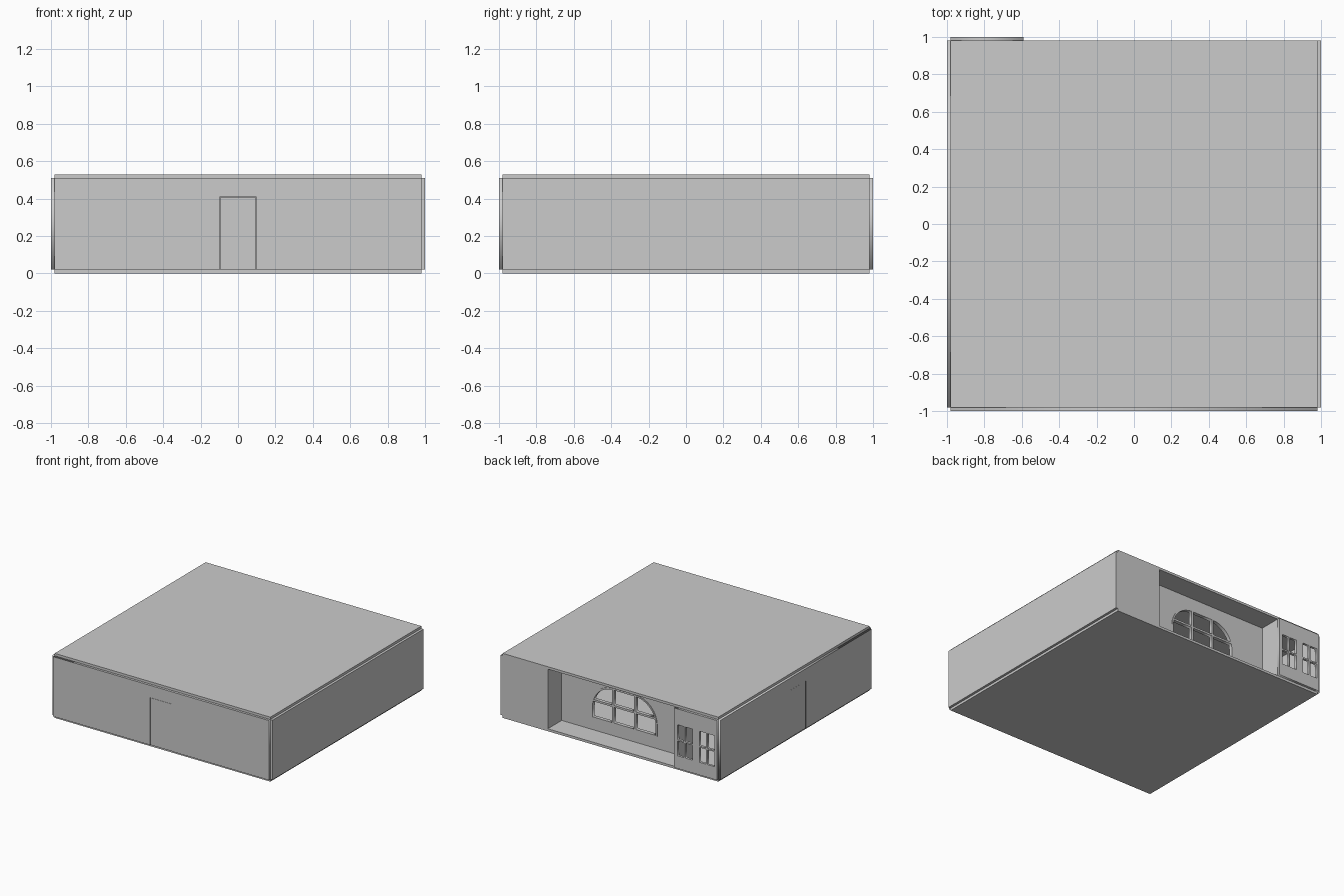
import bpy
from math import pi, sin, cos, asin

if "Cube" in bpy.data.objects:
    bpy.data.objects.remove(bpy.data.objects["Cube"])

Z0, Z1 = 0.02, 0.51      # wall bottom and top
T = 0.02                 # wall thickness


def box(name, x0, x1, y0, y1, z0, z1):
    bpy.ops.mesh.primitive_cube_add(size=1, location=((x0 + x1) / 2, (y0 + y1) / 2, (z0 + z1) / 2))
    ob = bpy.context.object
    ob.name = name
    ob.scale = (x1 - x0, y1 - y0, z1 - z0)
    return ob


def rect(u0, u1, v0, v1):
    return [(u0, v0), (u1, v0), (u1, v1), (u0, v1)]


def sheet(name, loops, offset, thick, along_y=False):
    """Upright plate: first loop is the outline, the others are holes."""
    cu = bpy.data.curves.new(name, 'CURVE')
    cu.dimensions = '2D'
    cu.fill_mode = 'BOTH'
    cu.extrude = thick / 2
    for pts in loops:
        sp = cu.splines.new('POLY')
        sp.points.add(len(pts) - 1)
        for p, (u, v) in zip(sp.points, pts):
            p.co = (u, v, 0, 1)
        sp.use_cyclic_u = True
    ob = bpy.data.objects.new(name, cu)
    bpy.context.collection.objects.link(ob)
    ob.rotation_euler = (pi / 2, 0, pi / 2 if along_y else 0)
    ob.location = (offset, 0, 0) if along_y else (0, offset, 0)
    bpy.ops.object.select_all(action='DESELECT')
    ob.select_set(True)
    bpy.context.view_layer.objects.active = ob
    bpy.ops.object.convert(target='MESH')
    return bpy.context.object


def arc(cx, cz, r, a0, a1, n=8):
    return [(cx + r * cos(a0 + (a1 - a0) * i / n), cz + r * sin(a0 + (a1 - a0) * i / n)) for i in range(n + 1)]


def flip(pts):
    return [(-u, v) for u, v in reversed(pts)]


# Floor and ceiling slabs
box("floor", -0.98, 0.98, -0.98, 0.98, 0, Z0)
box("ceiling", -0.98, 0.98, -0.98, 0.98, Z1, Z1 + 0.02)

# Plain right wall
box("right_wall", 0.98, 1.0, -0.98, 0.98, Z0, Z1)


# Front and left walls, each notched for a door
def door_wall(side, centre, offset, along_y):
    a, b, top = centre - 0.1, centre + 0.1, 0.41
    outline = [(-0.98, Z0), (a, Z0), (a, top), (b, top), (b, Z0), (0.98, Z0), (0.98, Z1), (-0.98, Z1)]
    sheet(side + "_wall", [outline], offset, T, along_y)
    sheet(side + "_door", [rect(a + 0.003, b - 0.003, Z0, top - 0.003)], offset + 0.002, T - 0.002, along_y)


door_wall("front", 0.0, -0.99, False)
door_wall("left", -0.03, -0.99, True)

# Back wall pieces around the recess
box("back_right_wall", 0.57, 0.98, 0.96, 0.98, Z0, Z1)
box("recess_right_side", 0.57, 0.59, 0.80, 0.96, Z0, Z1)
box("recess_left_side", -0.61, -0.59, 0.78, 0.98, Z0, Z1)

# Arched window in the recessed wall
SILL, SPRING, TOP, BAR = 0.12, 0.21, 0.41, 0.265
half = arc(0.1, SPRING, 0.2, 0, pi / 2)
arch = [(0.3, SILL)] + half
arch = arch + flip(arch)
sheet("recess_wall", [rect(-0.59, 0.59, Z0, Z1), arch], 0.79, T)

b, r = 0.008, 0.187
upper = [(0.1 + b, BAR + b)] + arc(0.1, SPRING, r, asin((BAR + b - SPRING) / r), pi / 2 - asin(b / r))
lower = [(0.1 + b, SILL + b), (0.1 + r, SILL + b)] + arc(0.1, SPRING, r, 0, asin((BAR - b - SPRING) / r), 3)
lower.append((0.1 + b, BAR - b))
middle = [rect(-0.1 + b, 0.1 - b, SILL + b, BAR - b), rect(-0.1 + b, 0.1 - b, BAR + b, TOP - 0.013)]
sheet("arched_window_frame", [arch, upper, lower, flip(upper), flip(lower)] + middle, 0.79, 0.03)

# Bay panel with two paned windows
centres = (-0.69, -0.89)
W, B0, B1 = 0.078, 0.115, 0.39
openings = [rect(c - W, c + W, B0, B1) for c in centres]
sheet("bay_panel", [rect(-0.98, -0.59, Z0, Z1)] + openings, 0.99, T)
mid = (B0 + B1) / 2
for i, c in enumerate(centres):
    panes = [rect(u0, u1, v0, v1)
             for u0, u1 in ((c - W + 0.01, c - 0.006), (c + 0.006, c + W - 0.01))
             for v0, v1 in ((B0 + 0.01, mid - 0.006), (mid + 0.006, B1 - 0.01))]
    sheet("bay_window_frame_%d" % (i + 1), [openings[i]] + panes, 0.99, T)
